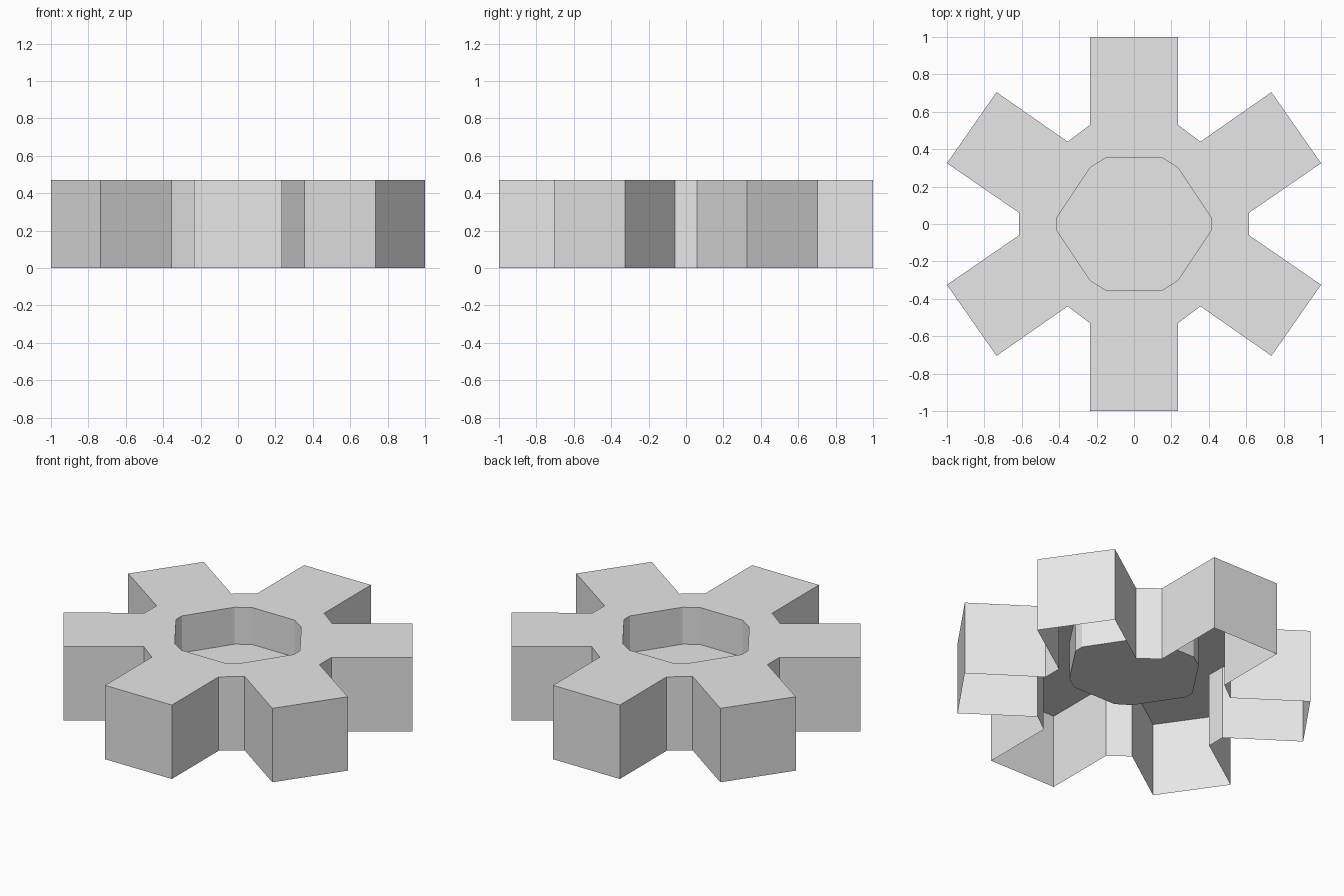
import bpy
import bmesh

HEIGHT = 0.47
FLOOR = 0.235

if "Cube" in bpy.data.objects:
    bpy.data.objects.remove(bpy.data.objects["Cube"], do_unlink=True)

grey = bpy.data.materials.new("light grey")
grey.use_nodes = True
grey.diffuse_color = (0.8, 0.8, 0.8, 1)
grey.node_tree.nodes["Principled BSDF"].inputs["Base Color"].default_value = (0.8, 0.8, 0.8, 1)


def mirrored_loop(quarter):
    """Counter-clockwise closed loop from the +x +y quarter."""
    right = [(x, -y) for x, y in reversed(quarter)] + quarter
    return right + [(-x, -y) for x, y in right]


def ring(bm, loop, z):
    return [bm.verts.new((x, y, z)) for x, y in loop]


def walls(bm, lower, upper):
    n = len(lower)
    for i in range(n):
        j = (i + 1) % n
        bm.faces.new((lower[i], lower[j], upper[j], upper[i]))


# Quarter profiles, listed counter-clockwise
teeth = mirrored_loop([(0.615, 0.06), (1, 0.325), (0.735, 0.705),
                       (0.355, 0.44), (0.235, 0.53), (0.235, 1)])
well = mirrored_loop([(0.415, 0.03), (0.235, 0.3), (0.15, 0.355)])

bm = bmesh.new()

# Outer toothed wall, open underneath
outer_top = ring(bm, teeth, HEIGHT)
walls(bm, ring(bm, teeth, 0), outer_top)

# Central well with its floor at half height
well_top = ring(bm, well, HEIGHT)
well_floor = ring(bm, well, FLOOR)
walls(bm, well_top, well_floor)
bm.faces.new(well_floor)

# Top plate between the teeth outline and the well
rim = set(outer_top + well_top)
edges = [e for e in bm.edges if all(v in rim for v in e.verts)]
fill = bmesh.ops.triangle_fill(bm, edges=edges, use_beauty=True, normal=(0, 0, 1))
for face in [f for f in fill["geom"] if isinstance(f, bmesh.types.BMFace)]:
    face.normal_update()
    if face.normal.z < 0:
        face.normal_flip()

mesh = bpy.data.meshes.new("gear")
bm.to_mesh(mesh)
bm.free()
mesh.materials.append(grey)
gear = bpy.data.objects.new("gear", mesh)
bpy.context.collection.objects.link(gear)
